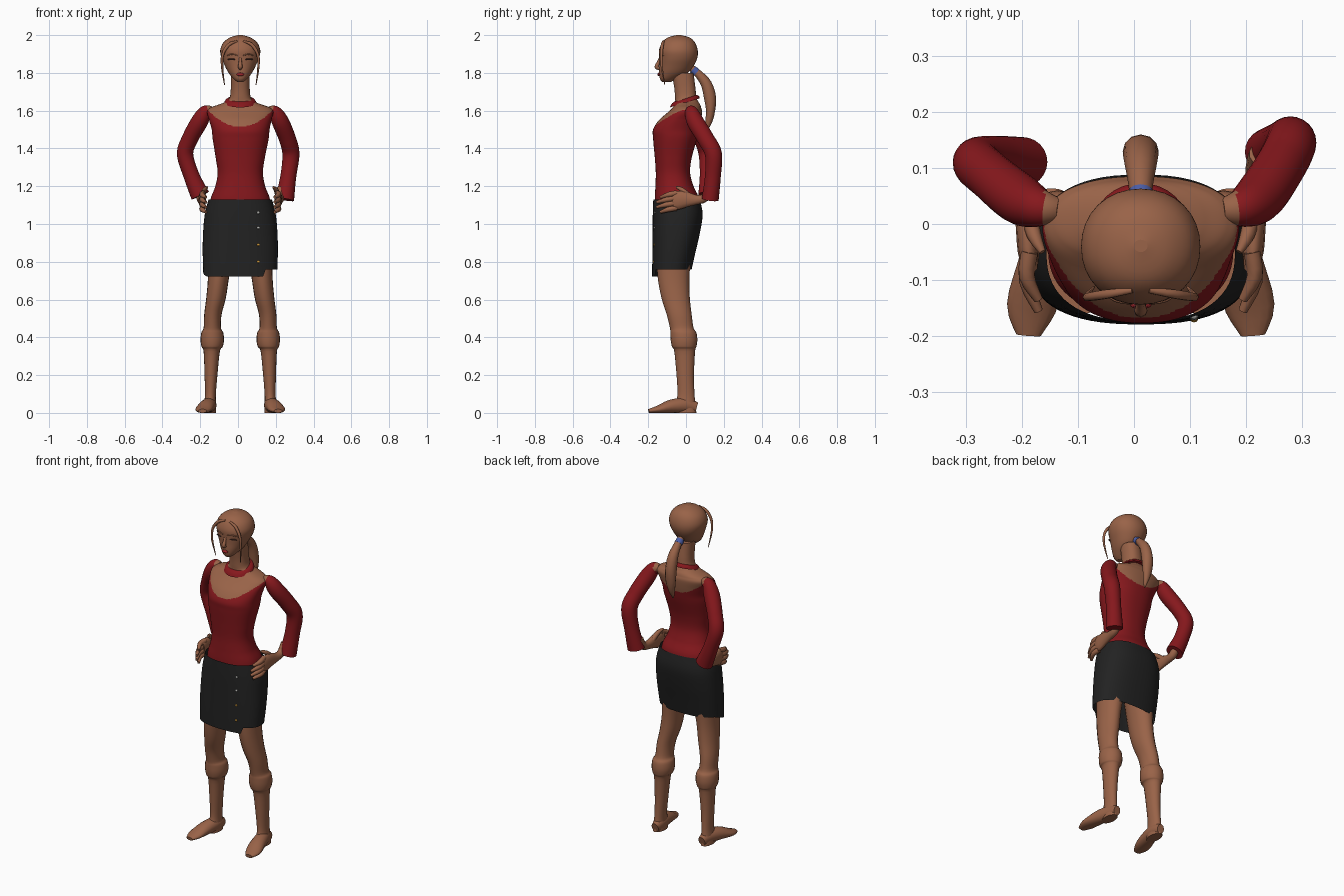
import bpy, bmesh, math
from mathutils import Vector, Matrix

CX = 0.012  # body centre line


def mat(name, r, g, b):
    m = bpy.data.materials.new(name)
    m.diffuse_color = (r, g, b, 1)
    return m


SKIN = mat("skin brown", 0.32, 0.125, 0.065)
RED = mat("shirt red", 0.24, 0.009, 0.012)
BLACK = mat("skirt black", 0.016, 0.016, 0.016)
BLUE = mat("tie blue", 0.07, 0.11, 0.38)
GOLD = mat("button gold", 0.6, 0.3, 0.04)
PALE = mat("button pale", 0.45, 0.45, 0.43)
DARK = mat("eye dark", 0.05, 0.02, 0.015)
LIP = mat("lip red", 0.35, 0.02, 0.025)


def smooth_rows(rows, k):
    """Catmull-Rom interpolation of the rows of numbers."""
    out = []
    for i in range(len(rows) - 1):
        a, b, c, d = (rows[max(i - 1, 0)], rows[i], rows[i + 1], rows[min(i + 2, len(rows) - 1)])
        for j in range(k):
            t = j / k
            out.append([0.5 * (2 * q + (r - p) * t + (2 * p - 5 * q + 4 * r - s) * t * t
                               + (3 * q - p - 3 * r + s) * t ** 3) for p, q, r, s in zip(a, b, c, d)])
    return out + [list(rows[-1])]


def loft(name, rings, mats, caps=True, rule=None):
    bm = bmesh.new()
    vs = [[bm.verts.new((p[0], p[1], max(p[2], 0))) for p in r] for r in rings]
    n = len(rings[0])
    for a, b in zip(vs, vs[1:]):
        for i in range(n):
            j = (i + 1) % n
            bm.faces.new((a[i], a[j], b[j], b[i]))
    if caps:
        bm.faces.new(vs[0])
        bm.faces.new(vs[-1])
    bmesh.ops.recalc_face_normals(bm, faces=bm.faces)
    for f in bm.faces:
        f.smooth = len(f.verts) == 4
        if rule:
            f.material_index = rule(f.calc_center_median())
    me = bpy.data.meshes.new(name)
    bm.to_mesh(me)
    bm.free()
    for m in mats:
        me.materials.append(m)
    ob = bpy.data.objects.new(name, me)
    bpy.context.collection.objects.link(ob)
    return ob


def stack(rows, k=4, n=32, e=0.88, move=None):
    """Level rings from rows of z, centre x, half width, front y, back y."""
    rings = []
    for z, cx, rx, yf, yb in smooth_rows(rows, k):
        ring = []
        for i in range(n):
            a = 2 * math.pi * i / n
            c, s = math.cos(a), math.sin(a)
            x = cx + rx * math.copysign(abs(c) ** e, c)
            y = (yf + yb) / 2 + (yb - yf) / 2 * math.copysign(abs(s) ** e, s)
            ring.append((x, y, z + move(x, y, z) if move else z))
        rings.append(ring)
    return rings


def tube(name, rows, m, up=(0, 0, 1), k=3, n=12, caps=True, rule=None):
    """Tube along rows of x, y, z, half width, half height."""
    rows = [r if len(r) == 5 else (*r, r[3]) for r in rows]
    rows = smooth_rows(rows, k)
    pts = [Vector(r[:3]) for r in rows]
    rings = []
    for i, r in enumerate(rows):
        t = (pts[min(i + 1, len(pts) - 1)] - pts[max(i - 1, 0)]).normalized()
        side = t.cross(Vector(up)).normalized()
        top = side.cross(t)
        rings.append([pts[i] + side * r[3] * math.cos(a) + top * r[4] * math.sin(a)
                      for a in (2 * math.pi * q / n for q in range(n))])
    return loft(name, rings, m if isinstance(m, list) else [m], caps, rule)


def blob(name, loc, scale, m, rot=0):
    bm = bmesh.new()
    bmesh.ops.create_uvsphere(bm, u_segments=12, v_segments=8, radius=1)
    bm.transform(Matrix.Translation(loc) @ Matrix.Rotation(rot, 4, 'Z') @ Matrix.Diagonal((*scale, 1)))
    me = bpy.data.meshes.new(name)
    bm.to_mesh(me)
    bm.free()
    me.materials.append(m)
    bpy.context.collection.objects.link(bpy.data.objects.new(name, me))


def bare(p):
    """1 (skin) above the curved neckline, 0 (red) below."""
    return int(p.z > 1.515 + 3 * (p.x - CX) ** 2 and abs(p.x - CX) < .172)


# Torso and neck
torso = [(1.08, CX, .165, -.165, .075), (1.14, CX, .155, -.165, .068), (1.20, CX, .132, -.162, .04),
         (1.27, CX, .12, -.16, .022), (1.35, CX, .13, -.165, .03), (1.45, .014, .148, -.174, .058),
         (1.50, .014, .153, -.174, .07), (1.55, CX, .165, -.143, .08), (1.595, CX, .175, -.092, .085),
         (1.617, CX, .155, -.07, .08), (1.632, CX, .115, -.06, .075), (1.648, CX, .075, -.057, .065),
         (1.67, CX, .056, -.058, .055), (1.72, CX, .05, -.062, .05), (1.80, CX, .05, -.075, .04)]
loft("torso", stack(torso, 12, 112), [RED, SKIN], rule=bare)

# Choker, tilted down towards the front
choker = [(1.64, CX, .086, -.086, .073), (1.655, CX, .076, -.077, .068), (1.663, CX, .056, -.064, .056)]
loft("choker", stack(choker, 3, 32, 1, lambda x, y, z: .3 * (y + .01)), [RED])

# Skirt with a lower front panel that steps up at its right edge
skirt = [(1.13, CX, .168, -.173, .074), (1.05, CX, .188, -.176, .088), (.95, CX, .197, -.177, .073),
         (.85, CX, .199, -.178, .05), (.76, CX, .196, -.179, .03)]


def hem(x, y, z):
    return -.037 * min(max((-.03 - y) / .1, 0), 1) if z < .765 and x < .145 else 0


loft("skirt", stack(skirt, 4, 64, .82, hem), [BLACK], caps=False)
for z, m in ((1.06, PALE), (.98, PALE), (.89, GOLD), (.80, GOLD)):
    blob("skirt_button", (.107, -.165 - (1.06 - z) * .02, z), (.007, .005, .007), m)

# Head
head = [(1.752, CX, .016, -.125, -.08), (1.768, CX, .036, -.138, -.05), (1.80, CX, .062, -.142, .01),
        (1.84, CX, .083, -.141, .042), (1.88, CX, .1, -.142, .06), (1.92, CX, .106, -.143, .062),
        (1.96, CX, .09, -.126, .048), (1.987, CX, .055, -.097, .02), (2.0, CX, .012, -.05, -.028)]
loft("head", stack(head, 4, 32, .95), [SKIN])
tube("nose", [(CX, -.135, 1.885, .006), (CX, -.146, 1.855, .009), (CX, -.155, 1.832, .012),
              (CX, -.14, 1.822, .008)], SKIN, up=(0, 1, 0), n=8)
blob("lips", (CX, -.143, 1.792), (.02, .009, .009), LIP)

# Ponytail and its tie
tube("ponytail", [(CX, .03, 1.825, .018), (CX, .07, 1.79, .022), (CX, .108, 1.74, .029), (CX, .127, 1.67, .032),
                  (CX, .13, 1.60, .03, .024), (CX, .12, 1.54, .018), (CX, .105, 1.49, .004)],
     SKIN, up=(0, 1, 0))
tube("hair_tie", [(CX, .036, 1.818, .022), (CX, .056, 1.801, .023)], BLUE, up=(0, 1, 0))

# Parts mirrored about the centre line
for s, side in ((-1, "left"), (1, "right")):
    def mx(rows):
        return [(CX + s * r[0], *r[1:]) for r in rows]

    blob(side + "_eye", (CX + s * .045, -.131, 1.872), (.024, .005, .005), DARK, s * .25)
    tube(side + "_brow", mx([(.015, -.141, 1.893, .003), (.045, -.135, 1.899, .004), (.072, -.117, 1.89, .002)]),
         SKIN, n=6)
    tube(side + "_hair_strand", mx([(.015, -.118, 1.968, .006), (.06, -.125, 1.95, .009), (.092, -.13, 1.9, .008),
                                    (.096, -.128, 1.83, .006), (.083, -.112, 1.735, .002)]),
         SKIN, up=(0, 1, 0), n=6)

    # Leg with a swollen cuff below the knee
    leg = [(.88, .1, .07, -.16, .03), (.72, .115, .056, -.15, .018), (.61, .128, .052, -.13, .02),
           (.52, .145, .046, -.102, .03), (.45, .148, .046, -.085, .04), (.425, .148, .058, -.083, .055),
           (.385, .148, .062, -.081, .06), (.35, .149, .056, -.074, .055), (.325, .151, .043, -.062, .048),
           (.2, .155, .034, -.05, .042), (.1, .158, .029, -.045, .045), (.05, .16, .031, -.055, .05),
           (0, .161, .032, -.06, .055)]
    loft(side + "_leg", stack([(r[0], CX + s * r[1], *r[2:]) for r in leg], 4, 20, 1), [SKIN])
    tube(side + "_foot", mx([(.157, .056, .028, .022, .028), (.161, 0, .04, .036, .04),
                             (.178, -.08, .034, .043, .036), (.195, -.15, .018, .044, .02),
                             (.2, -.198, .01, .022, .01)]), SKIN, n=16)

    # Hand on hip: wrist, palm, fingers and thumb
    tube(side + "_hand", mx([(.215, .125, 1.19, .022), (.21, .1, 1.14, .023), (.207, .055, 1.128, .02, .026),
                             (.203, 0, 1.13, .02, .042), (.2, -.05, 1.125, .019, .05),
                             (.196, -.078, 1.12, .013, .044)]), SKIN)
    for i in range(4):
        z = 1.163 - i * .026
        ln = (.06, .08, .08, .06)[i]
        tube(side + "_finger", mx([(.198, -.05, z, .015), (.203, -.07 - ln * .4, z - .008, .014),
                                   (.182, -.075 - ln, z - .022, .008)]), SKIN, n=8)
    tube(side + "_thumb", mx([(.2, .02, 1.145, .015), (.19, -.02, 1.18, .013), (.175, -.05, 1.195, .006)]),
         SKIN, n=8)

# Sleeves, bent at the elbow and flared at the wrist; their inner tops are bare
sleeves = {
    "left": [(-.135, .025, 1.60, .022), (-.172, .03, 1.592, .036), (-.205, .045, 1.54, .045),
             (-.255, .085, 1.45, .043), (-.28, .11, 1.37, .043), (-.248, .115, 1.26, .042),
             (-.2, .11, 1.15, .05, .045)],
    "right": [(.158, .025, 1.60, .022), (.195, .03, 1.59, .036), (.225, .05, 1.54, .045),
              (.262, .105, 1.45, .045), (.28, .145, 1.37, .045), (.266, .142, 1.25, .042),
              (.247, .128, 1.13, .05, .045)]}
for side, rows in sleeves.items():
    tube(side + "_sleeve", rows, [RED, SKIN], up=(0, 1, 0), k=8, n=24, rule=bare)
